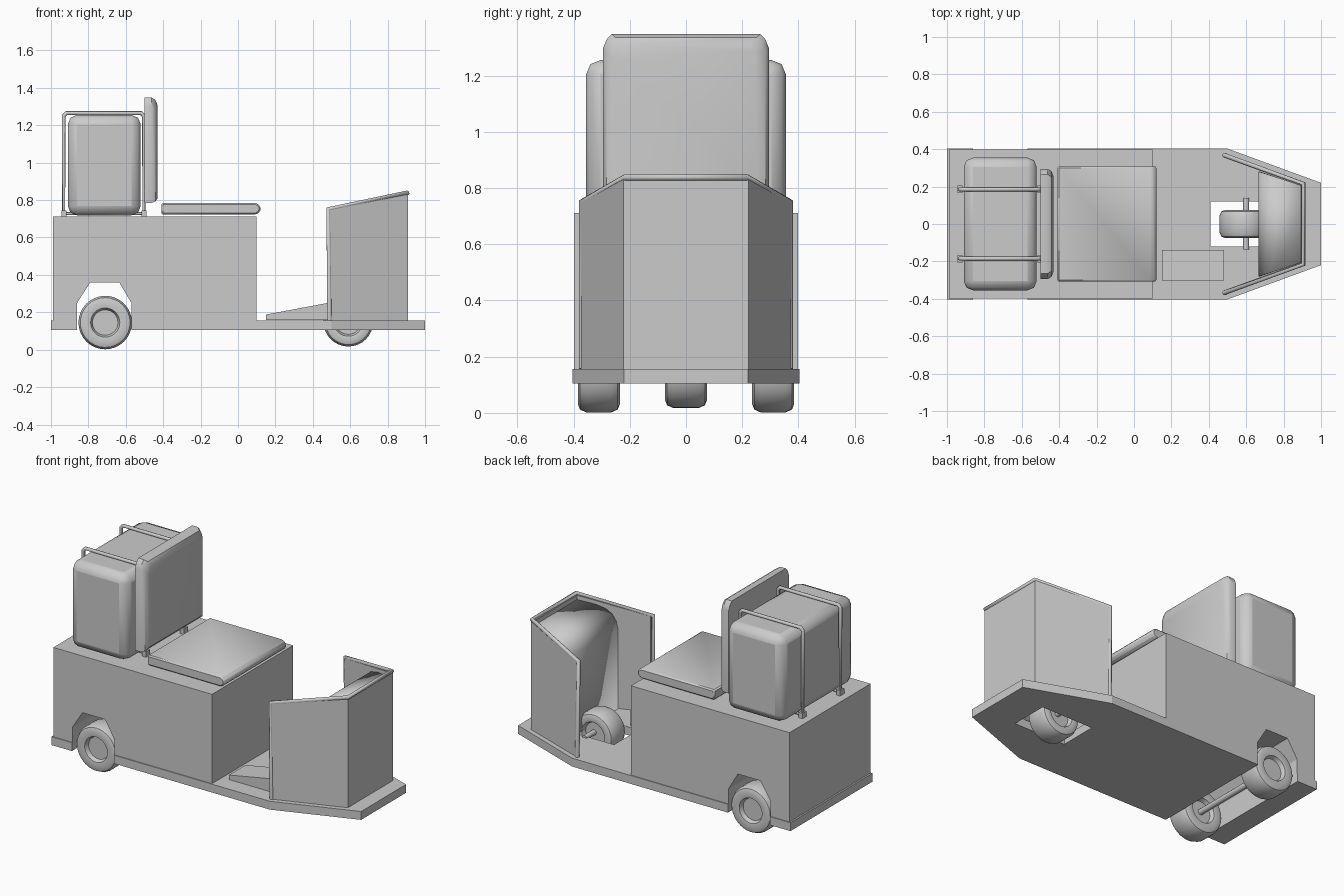
import bpy, bmesh, math
from mathutils import Vector

if "Cube" in bpy.data.objects:
    bpy.data.objects.remove(bpy.data.objects["Cube"])


def make(name, bm, smooth=None, bevel=0, segs=1):
    bmesh.ops.recalc_face_normals(bm, faces=bm.faces)
    me = bpy.data.meshes.new(name)
    bm.to_mesh(me)
    bm.free()
    ob = bpy.data.objects.new(name, me)
    bpy.context.collection.objects.link(ob)
    if bevel:
        m = ob.modifiers.new("bevel", 'BEVEL')
        m.width, m.segments, m.limit_method = bevel, segs, 'ANGLE'
    if smooth:
        bpy.ops.object.select_all(action='DESELECT')
        bpy.context.view_layer.objects.active = ob
        ob.select_set(True)
        bpy.ops.object.shade_smooth_by_angle(angle=math.radians(smooth))
    return ob


def prism(name, pts, a, b, axis='Y', **kw):
    """Extrude a 2D profile (xz along Y, or xy along Z) from a to b."""
    bm = bmesh.new()
    put = (lambda p, t: (p[0], t, p[1])) if axis == 'Y' else (lambda p, t: (p[0], p[1], t))
    f = bm.faces.new([bm.verts.new(put(p, a)) for p in pts])
    d = Vector((0, b - a, 0)) if axis == 'Y' else Vector((0, 0, b - a))
    r = bmesh.ops.extrude_face_region(bm, geom=[f])
    bmesh.ops.translate(bm, vec=d, verts=[v for v in r['geom'] if isinstance(v, bmesh.types.BMVert)])
    return make(name, bm, **kw)


def rect(x0, x1, y0, y1):
    return [(x0, y0), (x1, y0), (x1, y1), (x0, y1)]


def lathe_y(name, prof, loc, n=32):
    """Spin an (r, y) profile around the Y axis."""
    bm = bmesh.new()
    vs = [bm.verts.new((r, y, 0)) for r, y in prof]
    es = [bm.edges.new(e) for e in zip(vs, vs[1:])]
    bmesh.ops.spin(bm, geom=vs + es, cent=(0, 0, 0), axis=(0, 1, 0), angle=2 * math.pi, steps=n)
    bmesh.ops.remove_doubles(bm, verts=bm.verts, dist=1e-4)
    ob = make(name, bm, smooth=35)
    ob.location = loc
    return ob


def tube(name, pts, r, cyclic=False, res=2):
    cu = bpy.data.curves.new(name, 'CURVE')
    cu.dimensions = '3D'
    cu.bevel_depth, cu.bevel_resolution, cu.use_fill_caps = r, res, True
    s = cu.splines.new('POLY')
    s.points.add(len(pts) - 1)
    for p, q in zip(s.points, pts):
        p.co = (*q, 1)
    s.use_cyclic_u = cyclic
    ob = bpy.data.objects.new(name, cu)
    bpy.context.collection.objects.link(ob)
    return ob


# deck: rear strip, and front plate with a steering wheel opening
prism("rear_deck", rect(-1, -0.86, -0.403, 0.403), 0.105, 0.157, 'Z')
deck = prism("deck", [(-0.57, -0.403), (0.5, -0.403), (1, -0.22), (1, 0.22), (0.5, 0.403), (-0.57, 0.403)],
             0.105, 0.157, 'Z')
cutter = prism("deck_cutter", rect(0.41, 0.77, -0.12, 0.12), 0, 0.3, 'Z')
m = deck.modifiers.new("hole", 'BOOLEAN')
m.object, m.operation, m.solver = cutter, 'DIFFERENCE', 'EXACT'
bpy.context.view_layer.objects.active = deck
bpy.ops.object.modifier_apply(modifier="hole")
bpy.data.objects.remove(cutter)

# body with through wheel arch
prism("body", [(-0.99, 0.155), (-0.86, 0.155), (-0.86, 0.25), (-0.79, 0.36), (-0.635, 0.36),
               (-0.57, 0.25), (-0.57, 0.155), (0.1, 0.155), (0.1, 0.712), (-0.99, 0.712)], -0.398, 0.398)

# wheels and axles
def wheel(name, loc, R, w=0.075):
    half = [(0, 0.045), (0.068, 0.045), (0.078, 0.07), (R - 0.03, w), (R - 0.01, w - 0.008), (R, w - 0.03)]
    lathe_y(name, half + [(r, -y) for r, y in reversed(half)], loc)

for s, side in ((-1, "front"), (1, "back")):
    wheel("rear_wheel_" + side, (-0.71, s * 0.31, 0.145), 0.143)
wheel("steering_wheel_tyre", (0.59, 0, 0.15), 0.133)
tube("rear_axle", [(-0.71, -0.3, 0.145), (-0.71, 0.3, 0.145)], 0.018, res=4)
tube("front_axle", [(0.6, -0.135, 0.155), (0.6, 0.14, 0.155)], 0.016, res=4)

# seat cushion with rounded front
prism("seat", [(-0.41, 0.722), (0.095, 0.722), (0.115, 0.735), (0.122, 0.753), (0.115, 0.772),
               (0.095, 0.785), (-0.41, 0.785)], -0.307, 0.307, bevel=0.008, smooth=35)

# backrest: thin pad with clipped top corners and a rounded front
bm = bmesh.new()
rings = []
for x, d in ((-0.5, 0), (-0.462, 0), (-0.442, 0.012), (-0.43, 0.04)):
    w, t, b = 0.295 - d, 1.348 - d, 0.785 + d * 0.6
    rings.append([bm.verts.new((x, y, z)) for y, z in
                  ((-w, b), (w, b), (w, t - 0.05), (w - 0.012, t - 0.02), (w - 0.03, t),
                   (-w + 0.03, t), (-w + 0.012, t - 0.02), (-w, t - 0.05))])
for a, b in zip(rings, rings[1:]):
    for i in range(8):
        j = (i + 1) % 8
        bm.faces.new((a[i], a[j], b[j], b[i]))
bm.faces.new(rings[0])
bm.faces.new(rings[-1])
make("backrest", bm, smooth=35)

# gas tank block lying across the rear
prism("tank", rect(-0.91, -0.52, 0.718, 1.255), -0.355, 0.355, bevel=0.05, segs=2, smooth=30)

# tank straps with feet
for s in (-1, 1):
    y = s * 0.185
    x0, x1, z0, z1, c = -0.932, -0.503, 0.728, 1.265, 0.015
    tube("strap", [(x0, y, z0), (x0, y, z1 - c), (x0 + c, y, z1), (x1 - c, y, z1),
                   (x1, y, z1 - c), (x1, y, z0)], 0.011, cyclic=True)
    for x in (x0, x1):
        prism("strap_foot", rect(x - 0.012, x + 0.015, 0.712, 0.745), y - 0.02, y + 0.02)
    tube("backrest_bracket", [(x1, y, 0.85), (-0.49, y, 0.85)], 0.012)

# front shield: three thin walls with a sloping top
bm = bmesh.new()
outer = [(0.49, -0.375), (0.91, -0.222), (0.91, 0.222), (0.49, 0.375)]
inner = [(0.49, -0.352), (0.893, -0.205), (0.893, 0.205), (0.49, 0.352)]
tops = [0.752, 0.832, 0.832, 0.752]
cols = [[bm.verts.new(v) for v in ((*o, 0.15), (*o, t), (*i, t), (*i, 0.15))]
        for o, i, t in zip(outer, inner, tops)]
for a, b in zip(cols, cols[1:]):
    for i in range(4):
        j = (i + 1) % 4
        bm.faces.new((a[i], a[j], b[j], b[i]))
bm.faces.new(cols[0])
bm.faces.new(cols[-1])
make("shield", bm)

# trim around the shield edge
tube("shield_trim", [(0.489, -0.368, 0.157), (0.482, -0.368, 0.752), (0.906, -0.216, 0.838),
                     (0.906, 0.216, 0.838), (0.482, 0.368, 0.752), (0.489, 0.368, 0.157)], 0.013, res=1)

# dash panel inside the shield, rounding over at the top
bm = bmesh.new()
prof = [(0.67, 0.157), (0.67, 0.66), (0.678, 0.7), (0.7, 0.74), (0.735, 0.768), (0.79, 0.785), (0.893, 0.8)]
rows = [[bm.verts.new((x, s * (0.28 - (x - 0.67) * 0.33), z)) for s in (-1, 1)] for x, z in prof]
for a, b in zip(rows, rows[1:]):
    bm.faces.new((a[0], a[1], b[1], b[0]))
dash = make("dash_panel", bm, smooth=40)
m = dash.modifiers.new("thickness", 'SOLIDIFY')
m.thickness, m.offset = 0.01, 0

# foot pedal wedge
prism("pedal", [(0.15, 0.16), (0.48, 0.16), (0.48, 0.25), (0.15, 0.188)], -0.303, -0.14)
